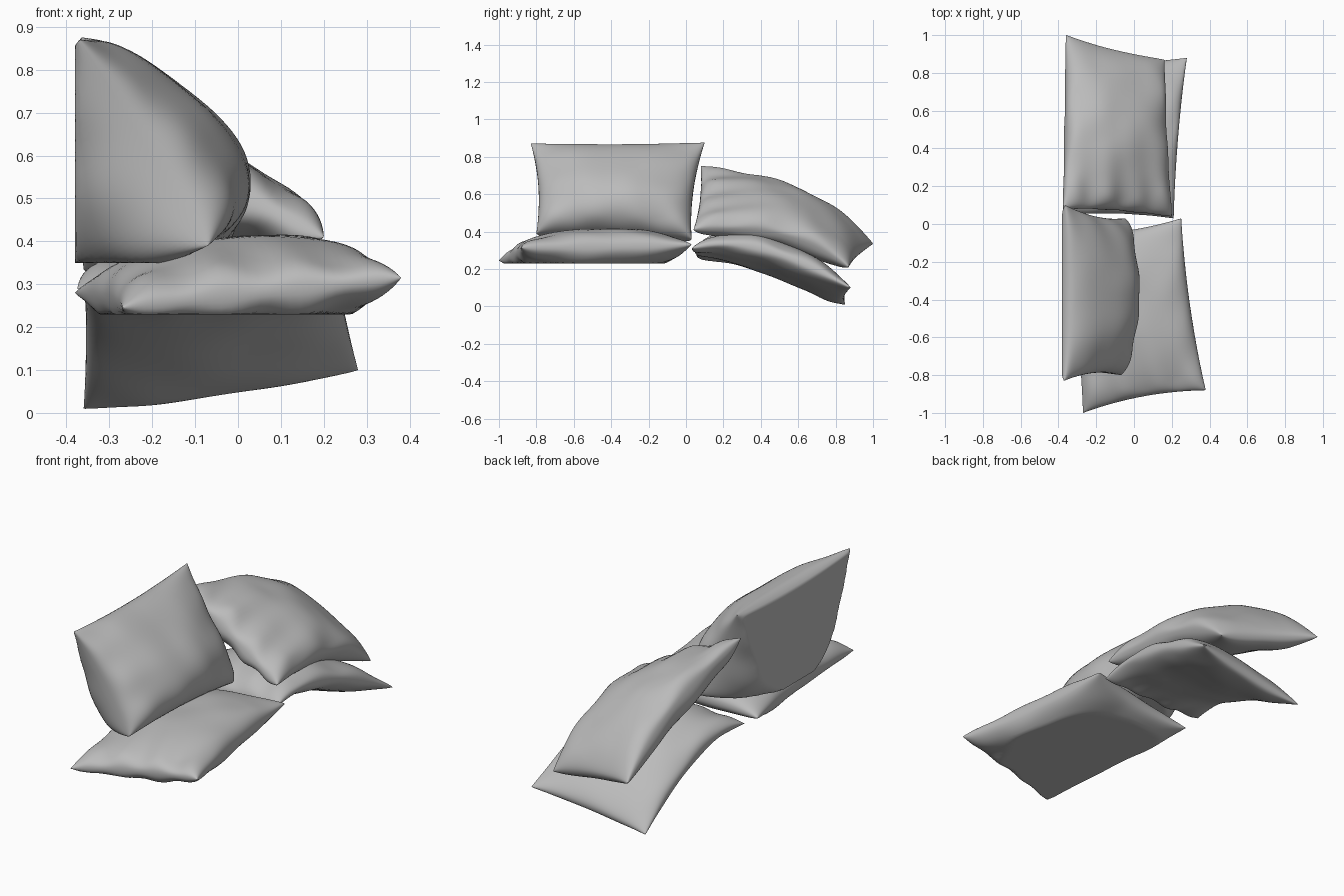
import bpy
import bmesh
import math
from mathutils import Vector, noise

cube = bpy.data.objects.get("Cube")
if cube:
    bpy.data.objects.remove(cube, do_unlink=True)

# Plain fabric
fabric = bpy.data.materials.new("grey_fabric")
fabric.use_nodes = True
grey = (0.5, 0.5, 0.5, 1)
fabric.diffuse_color = grey
fabric.node_tree.nodes["Principled BSDF"].inputs["Base Color"].default_value = grey

STEPS = 44


def pillow(name, corners, front, back, skew=0, bow=0, bow_skew=0, pinch=0.06,
           min_x=-0.38, min_z=0, crease=0.01):
    """Two puffed sheets sewn along a four-cornered seam, resting on flat limits."""
    c00, c10, c11, c01 = [Vector(c) for c in corners]
    normal = (c11 - c00).cross(c01 - c10).normalized()
    bm = bmesh.new()

    def point(i, j, side):
        # Rows crowd towards the seam so its roundness stays smooth
        u = math.sin(math.pi * (i / STEPS - 0.5))
        v = math.sin(math.pi * (j / STEPS - 0.5))
        inner_u, inner_v = max(0, 1 - u * u), max(0, 1 - v * v)
        s = (1 + u * (1 - pinch * inner_v)) / 2
        t = (1 + v * (1 - pinch * inner_u)) / 2
        p = c00.lerp(c10, s).lerp(c01.lerp(c11, s), t)
        p.z += bow * inner_v * (1 + bow_skew * v)
        puff = (inner_u * inner_v) ** 0.42
        depth = (front if side > 0 else back) * puff * (1 + skew * v)
        # Soft dents and gathers running in from the seam
        gather = math.sin(11 * u + 2 * v) * math.exp(-3 * (v + 1))
        gather += math.sin(9 * v - 3 * u) * math.exp(-4 * (1 - abs(u))) / 2
        dent = noise.noise(p * 5 + Vector((side, 0, 0)))
        depth += crease * min(1, puff * 2) * (gather + dent)
        p += normal * depth * side
        p.x, p.z = max(p.x, min_x), max(p.z, min_z)
        return p

    for side in (1, -1):
        grid = [[bm.verts.new(point(i, j, side)) for j in range(STEPS + 1)]
                for i in range(STEPS + 1)]
        for i in range(STEPS):
            for j in range(STEPS):
                quad = [grid[i][j], grid[i + 1][j], grid[i + 1][j + 1], grid[i][j + 1]]
                bm.faces.new(quad if side > 0 else quad[::-1])
    bmesh.ops.remove_doubles(bm, verts=bm.verts, dist=0.0005)
    bmesh.ops.recalc_face_normals(bm, faces=bm.faces)
    mesh = bpy.data.meshes.new(name)
    bm.to_mesh(mesh)
    bm.free()
    mesh.materials.append(fabric)
    obj = bpy.data.objects.new(name, mesh)
    bpy.context.collection.objects.link(obj)
    bpy.ops.object.select_all(action="DESELECT")
    obj.select_set(True)
    bpy.context.view_layer.objects.active = obj
    bpy.ops.object.shade_smooth_by_angle(angle=math.radians(50))


# Front seat pillow, flat underneath
pillow("front_seat_pillow",
       [(-0.27, -1, 0.245), (0.38, -0.88, 0.315), (0.25, 0.03, 0.33), (-0.38, -0.05, 0.28)],
       front=0.12, back=0.12, min_z=0.23)

# Front back pillow, upright with a flat rear
pillow("front_back_pillow",
       [(-0.07, -0.8, 0.39), (-0.05, 0.03, 0.36), (-0.365, 0.1, 0.875), (-0.37, -0.83, 0.87)],
       front=0.17, back=0.28, skew=-0.38, min_z=0.35)

# Rear back pillow, slumped over the far end
pillow("rear_back_pillow",
       [(-0.375, 0.08, 0.75), (0.2, 0.04, 0.41), (0.16, 0.87, 0.21), (-0.36, 1, 0.335)],
       front=0.105, back=0.15, bow=0.08, bow_skew=0.35, pinch=0.04, crease=0.014)

# Rear seat pillow, drooping over the far edge
pillow("rear_seat_pillow",
       [(-0.375, 0.05, 0.29), (0.21, 0.03, 0.31), (0.28, 0.88, 0.1), (-0.36, 0.85, 0.01)],
       front=0.1, back=0.09, bow=0.09, bow_skew=-0.3, pinch=0.04)
